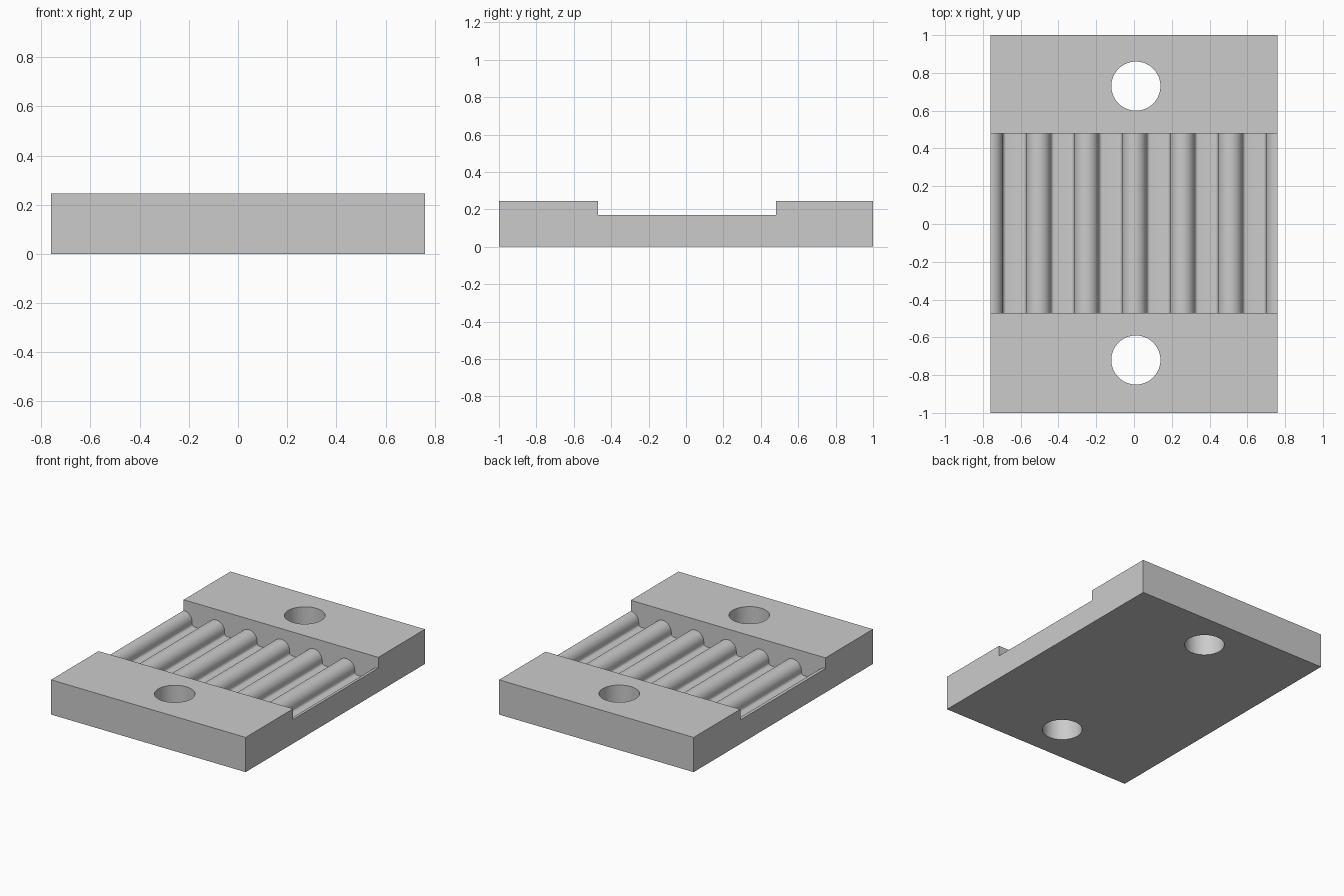
import bpy, bmesh, math

if "Cube" in bpy.data.objects:
    bpy.data.objects.remove(bpy.data.objects["Cube"], do_unlink=True)

WIDTH, LENGTH, HEIGHT = 1.52, 2.0, 0.245
PITCH, RIB_TOP, VALLEY = 0.254, 0.17, 0.075
TIP_R, FILLET_R = 0.066, 0.018
Y_OFFSET = 0.005          # the recess and holes sit slightly off centre

grey = bpy.data.materials.new("light grey")
grey.use_nodes = True
COLOUR = (0.6, 0.6, 0.6, 1)
grey.diffuse_color = COLOUR
grey.node_tree.nodes["Principled BSDF"].inputs["Base Color"].default_value = COLOUR


def make_object(name, bm):
    bmesh.ops.recalc_face_normals(bm, faces=bm.faces)
    mesh = bpy.data.meshes.new(name)
    bm.to_mesh(mesh)
    bm.free()
    mesh.materials.append(grey)
    obj = bpy.data.objects.new(name, mesh)
    bpy.context.collection.objects.link(obj)
    return obj


def arc(cx, cz, r, start, end, steps):
    angles = [math.radians(start + (end - start) * i / steps) for i in range(steps + 1)]
    return [(cx + r * math.cos(a), cz + r * math.sin(a)) for a in angles]


def prism(name, profile, y0, y1):
    """Extrude an x-z outline along y."""
    bm = bmesh.new()
    face = bm.faces.new([bm.verts.new((x, y0, z)) for x, z in profile])
    moved = bmesh.ops.extrude_face_region(bm, geom=[face])["geom"]
    verts = [v for v in moved if isinstance(v, bmesh.types.BMVert)]
    bmesh.ops.translate(bm, verts=verts, vec=(0, y1 - y0, 0))
    return make_object(name, bm)


# Plain slab
w = WIDTH / 2
plate = prism("clamp_plate", [(-w, 0), (w, 0), (w, HEIGHT), (-w, HEIGHT)],
              -LENGTH / 2, LENGTH / 2)

# Recess cutter: its underside leaves rounded ribs with filleted feet
outline = [(-0.9, VALLEY)]
foot = TIP_R + FILLET_R
for i in range(7):
    cx = -w + i * PITCH
    outline += arc(cx - foot, VALLEY + FILLET_R, FILLET_R, -90, 0, 5)
    outline += arc(cx, RIB_TOP - TIP_R, TIP_R, 180, 0, 20)
    outline += arc(cx + foot, VALLEY + FILLET_R, FILLET_R, 180, 270, 5)
outline += [(0.9, VALLEY), (0.9, 0.4), (-0.9, 0.4)]
cutters = [prism("recess_cutter", outline, Y_OFFSET - 0.475, Y_OFFSET + 0.475)]

# Bolt hole cutters
for side in (-1, 1):
    bm = bmesh.new()
    bmesh.ops.create_cone(bm, cap_ends=True, segments=64, radius1=0.13, radius2=0.13, depth=1)
    bmesh.ops.translate(bm, verts=bm.verts, vec=(0.01, Y_OFFSET + side * 0.725, 0))
    cutters.append(make_object("bolt_hole_cutter", bm))

# Cut the slab, then discard the cutters
bpy.context.view_layer.objects.active = plate
for cutter in cutters:
    cutter.hide_render = True
    mod = plate.modifiers.new(cutter.name, 'BOOLEAN')
    mod.operation, mod.solver, mod.object = 'DIFFERENCE', 'EXACT', cutter
    bpy.ops.object.modifier_apply(modifier=mod.name)
    bpy.data.objects.remove(cutter, do_unlink=True)

# Smooth the ribs and hole walls, keep the corners sharp
bpy.ops.object.select_all(action='DESELECT')
plate.select_set(True)
bpy.ops.object.shade_smooth_by_angle(angle=math.radians(30))
